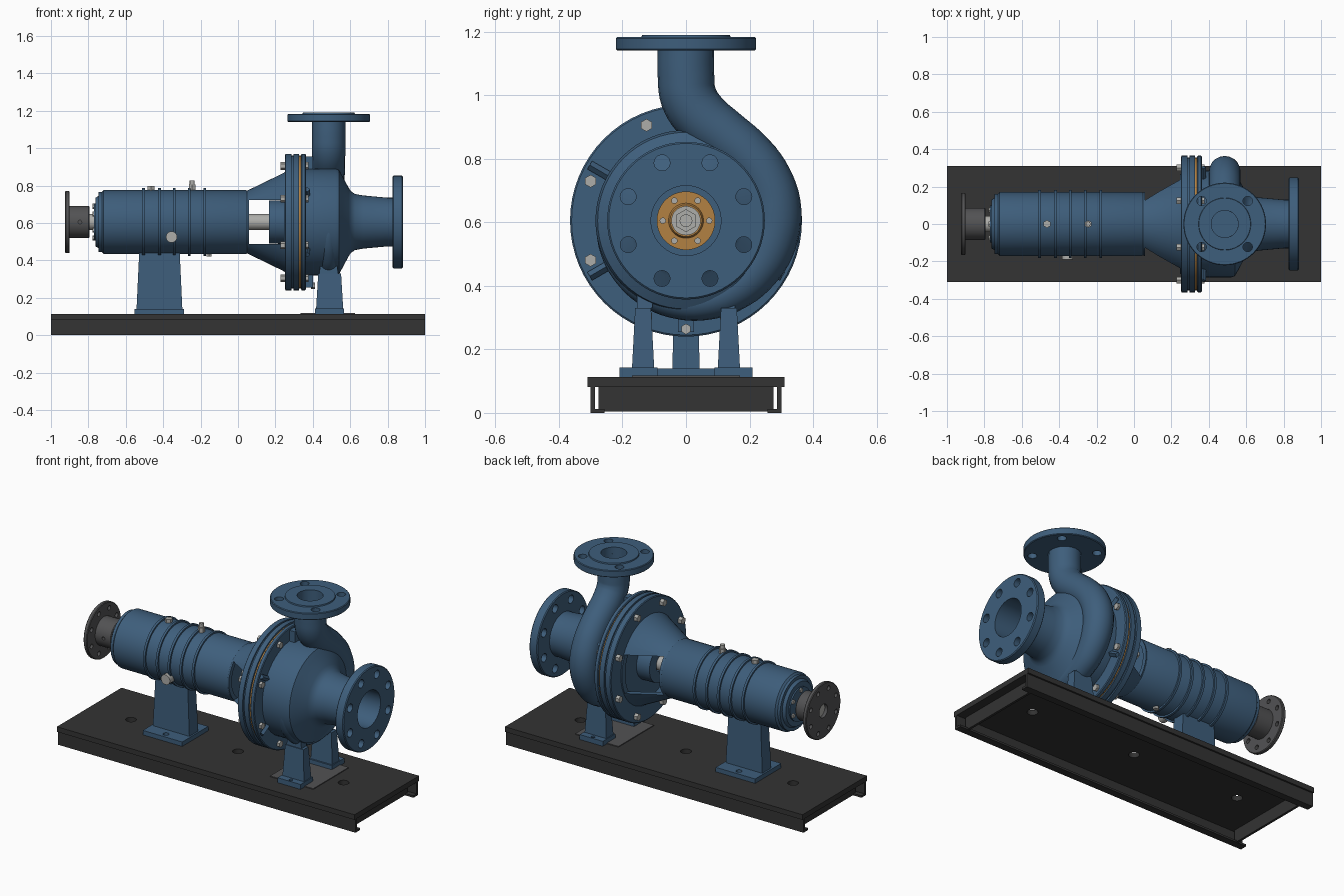
import bpy, bmesh, math
from mathutils import Vector, Matrix

if "Cube" in bpy.data.objects:
    bpy.data.objects.remove(bpy.data.objects["Cube"])

AX = 0.605   # shaft height
PX = 0.485   # volute centre plane


def colour(name, rgb):
    m = bpy.data.materials.new(name)
    m.diffuse_color = (*rgb, 1)
    m.use_nodes = True
    m.node_tree.nodes["Principled BSDF"].inputs["Base Color"].default_value = m.diffuse_color
    return m


BLUE = colour("blue paint", (0.048, 0.112, 0.2))
DARK = colour("dark base", (0.033, 0.033, 0.033))
GREY = colour("grey iron", (0.085, 0.085, 0.088))
STEEL = colour("bright steel", (0.42, 0.42, 0.40))
BRONZE = colour("bronze", (0.45, 0.22, 0.055))


def finish(name, bm, mat, smooth=True):
    bmesh.ops.recalc_face_normals(bm, faces=bm.faces)
    me = bpy.data.meshes.new(name)
    bm.to_mesh(me)
    bm.free()
    me.materials.append(mat)
    ob = bpy.data.objects.new(name, me)
    bpy.context.collection.objects.link(ob)
    if smooth:
        shade(ob)
    return ob


def shade(ob):
    bpy.ops.object.select_all(action='DESELECT')
    ob.select_set(True)
    bpy.context.view_layer.objects.active = ob
    bpy.ops.object.shade_smooth_by_angle(angle=math.radians(32))


def lathe(name, prof, mat, closed=False, seg=64, origin=(0, 0, AX), up=False):
    """Revolve (distance, radius) points about the shaft, or about z if up."""
    bm = bmesh.new()
    rings = []
    for d, r in prof:
        ring = []
        for i in range(seg):
            a = 2 * math.pi * i / seg
            c, s = r * math.cos(a), r * math.sin(a)
            ring.append(bm.verts.new(Vector(origin) + Vector((c, s, d) if up else (d, c, s))))
        rings.append(ring)
    pairs = list(zip(rings, rings[1:]))
    if closed:
        pairs.append((rings[-1], rings[0]))
    else:
        bm.faces.new(rings[0])
        bm.faces.new(rings[-1])
    for a, b in pairs:
        for i in range(seg):
            j = (i + 1) % seg
            bm.faces.new((a[i], a[j], b[j], b[i]))
    return finish(name, bm, mat)


def rods(name, items, mat):
    """Cylinders given as (start, end, radius, sides)."""
    bm = bmesh.new()
    for p, q, r, n in items:
        p, q = Vector(p), Vector(q)
        rot = (q - p).to_track_quat('Z', 'Y').to_matrix().to_4x4()
        bmesh.ops.create_cone(bm, cap_ends=True, segments=n, radius1=r, radius2=r,
                              depth=(q - p).length, matrix=Matrix.Translation((p + q) / 2) @ rot)
    return finish(name, bm, mat)


def boxes(name, items, mat):
    """Blocks given as (centre x, centre y, z0, z1, bottom size, top size)."""
    bm = bmesh.new()
    for x, y, z0, z1, low, top in items:
        vs = bmesh.ops.create_cube(bm, size=1)['verts']
        for v in vs:
            w, d = top if v.co.z > 0 else low
            v.co = (x + v.co.x * w, y + v.co.y * d, z1 if v.co.z > 0 else z0)
    return finish(name, bm, mat, False)


def cut(ob, cutter):
    cutter.hide_render = True
    mod = ob.modifiers.new("cut", 'BOOLEAN')
    mod.operation, mod.object, mod.solver = 'DIFFERENCE', cutter, 'EXACT'
    bpy.context.view_layer.objects.active = ob
    bpy.ops.object.modifier_apply(modifier=mod.name)
    bpy.data.objects.remove(cutter)
    shade(ob)


def circle(x0, x1, count, pitch, r, sides, start=0.0):
    """Rods parallel to the shaft spaced on a pitch circle."""
    out = []
    for i in range(count):
        a = math.radians(start) + 2 * math.pi * i / count
        y, z = pitch * math.cos(a), AX + pitch * math.sin(a)
        out.append(((x0, y, z), (x1, y, z), r, sides))
    return out


# Base: top plate, side channels, cross members
plate = boxes("base_plate", [(0, 0, 0.082, 0.113, (2, 0.62), (2, 0.62))], DARK)
cut(plate, rods("plate_holes", [((x, 0, 0), (x, 0, 0.2), 0.03, 24) for x in (-0.72, 0, 0.71)], DARK))
rails = []
for s in (-1, 1):
    rails += [(0, s * 0.293, 0, 0.083, (2, 0.014), (2, 0.014)),
              (0, s * 0.278, 0, 0.012, (2, 0.044), (2, 0.044))]
boxes("base_rails", rails, DARK)
boxes("base_cross_members", [(s * 0.94, 0, 0.004, 0.083, (0.014, 0.552), (0.014, 0.552)) for s in (-1, 1)], DARK)
boxes("drip_plate", [(0.48, 0, 0.112, 0.118, (0.29, 0.34), (0.29, 0.34))], GREY)

# Feet and pads
pads = [(-0.42, 0, 0.112, 0.14, (0.265, 0.25), (0.265, 0.25))]
posts = [(-0.42, 0, 0.138, 0.46, (0.245, 0.085), (0.215, 0.075))]
slots = [((-0.42, s * 0.09, 0.1), (-0.42, s * 0.09, 0.2), 0.017, 16) for s in (-1, 1)]
for s in (-1, 1):
    pads.append((0.49, s * 0.15, 0.112, 0.143, (0.155, 0.12), (0.155, 0.12)))
    posts.append((0.49, s * 0.135, 0.14, 0.33, (0.145, 0.07), (0.122, 0.05)))
    posts.append((0.485, s * 0.13, 0.33, 0.38, (0.1, 0.05), (0.09, 0.05)))
    slots.append(((0.49, s * 0.192, 0.1), (0.49, s * 0.192, 0.2), 0.011, 16))
cut(boxes("foot_pads", pads, BLUE), rods("pad_holes", slots, BLUE))
boxes("feet", posts, BLUE)

# Pump casing with suction nozzle
lathe("casing", [(0.34, 0.285), (0.52, 0.285), (0.54, 0.278), (0.556, 0.25), (0.592, 0.182), (0.604, 0.165),
                 (0.625, 0.15), (0.67, 0.142), (0.80, 0.13), (0.83, 0.13), (0.83, 0.11), (0.40, 0.11),
                 (0.34, 0.11)], BLUE, True)
suction = lathe("suction_flange", [(0.826, 0.11), (0.826, 0.243), (0.831, 0.248), (0.876, 0.248), (0.881, 0.243),
                                   (0.881, 0.11)], BLUE, True)
cut(suction, rods("suction_holes", circle(0.8, 0.9, 8, 0.197, 0.025, 20, 22.5), BLUE))

# Casing and cover flanges with gasket
lathe("casing_flange", [(0.337, 0.1), (0.337, 0.36), (0.341, 0.365), (0.359, 0.365), (0.363, 0.36), (0.363, 0.1)],
      BLUE, True)
lathe("cover_disc", [(0.297, 0.06), (0.297, 0.365), (0.327, 0.365), (0.327, 0.06)], BLUE, True)
lathe("bracket_flange", [(0.251, 0.1), (0.251, 0.36), (0.255, 0.365), (0.286, 0.365), (0.286, 0.1)], BLUE, True)
lathe("gasket", [(0.326, 0.2), (0.326, 0.355), (0.338, 0.355), (0.338, 0.2)], BRONZE, True)
lathe("cover_spigot", [(0.285, 0.08), (0.285, 0.355), (0.298, 0.355), (0.298, 0.08)], BLUE, True)
rods("flange_bolts", circle(0.24, 0.375, 8, 0.325, 0.011, 12, 22.5) + circle(0.228, 0.252, 8, 0.325, 0.021, 6, 22.5)
     + circle(0.362, 0.378, 8, 0.325, 0.02, 6, 22.5), STEEL)
boxes("casing_lugs", [(0.38, 0, AX + s * 0.315 - 0.035, AX + s * 0.315 + 0.035, (0.04, 0.05), (0.04, 0.05))
                      for s in (-1, 1)], BLUE)
rods("drain_plug", [((0.39, 0, 0.264), (0.412, 0, 0.264), 0.017, 6)], STEEL)
ribs = []
for a in (150, 210, -30, 30):
    c, s = math.cos(math.radians(a)), math.sin(math.radians(a))
    ribs.append(((0.37, 0.26 * c, AX + 0.26 * s), (0.37, 0.35 * c, AX + 0.35 * s), 0.015, 4))
rods("casing_ribs", ribs, BLUE)

# Spiral volute swept into the discharge neck
path = []
for i in range(12):
    t = i / 11
    a = math.radians(-180 + 228 * t)
    tube = 0.035 + 0.05 * min(1, t * 1.3)
    outer = 0.285 + 0.08 * min(1, t * 1.27) ** 1.5
    path.append((math.cos(a) * (outer - tube), math.sin(a) * (outer - tube) + AX, tube))
path += [(0.118, 0.872, 0.086), (0.045, 0.935, 0.088), (0.008, 0.995, 0.089), (0, 1.06, 0.089), (0, 1.15, 0.089)]
cu = bpy.data.curves.new("volute", 'CURVE')
cu.dimensions, cu.bevel_depth, cu.bevel_resolution, cu.resolution_u = '3D', 1.0, 8, 5
cu.use_fill_caps = True
sp = cu.splines.new('BEZIER')
sp.bezier_points.add(len(path) - 1)
for p, (y, z, r) in zip(sp.bezier_points, path):
    p.co, p.radius = (PX, y, z), r
    p.handle_left_type = p.handle_right_type = 'AUTO'
cu.materials.append(BLUE)
volute = bpy.data.objects.new("volute", cu)
bpy.context.collection.objects.link(volute)
bpy.ops.object.select_all(action='DESELECT')
volute.select_set(True)
bpy.context.view_layer.objects.active = volute
bpy.ops.object.convert(target='MESH')
volute = bpy.context.view_layer.objects.active
# Keep the suction passage clear and open the outlet
cut(volute, rods("bores", [((0.3, 0, AX), (0.95, 0, AX), 0.11, 48), ((PX, 0, 1.04), (PX, 0, 1.3), 0.072, 40)], BLUE))

# Discharge flange
top = lathe("discharge_flange", [(1.141, 0.072), (1.141, 0.217), (1.145, 0.221), (1.179, 0.221), (1.183, 0.217),
                                 (1.183, 0.14), (1.19, 0.138), (1.19, 0.072)], BLUE, True,
            origin=(PX, 0, 0), up=True)
cut(top, rods("discharge_holes", [((PX + i * 0.123, j * 0.123, 1.1), (PX + i * 0.123, j * 0.123, 1.25), 0.025, 20)
                                  for i in (-1, 1) for j in (-1, 1)], BLUE))

# Impeller eye seen inside the suction bore
lathe("eye_wall", [(0.40, 0.08), (0.40, 0.112), (0.42, 0.112), (0.42, 0.08)], BLUE, True)
lathe("impeller_hub", [(0.35, 0.092), (0.44, 0.092), (0.44, 0.055), (0.45, 0.05)], BRONZE)
rods("impeller_nut", circle(0.43, 0.448, 6, 0.073, 0.01, 12) + [((0.44, 0, AX), (0.458, 0, AX), 0.046, 32),
     ((0.45, 0, AX), (0.485, 0, AX), 0.036, 6), ((0.48, 0, AX), (0.5, 0, AX), 0.02, 24)], STEEL)

# Lantern bracket with a window on each side
bracket = lathe("lantern_bracket", [(0.03, 0.168), (0.05, 0.168), (0.235, 0.258), (0.253, 0.268), (0.253, 0.235),
                                    (0.07, 0.148), (0.03, 0.14)], BLUE, True)
cut(bracket, boxes("window", [(0.153, 0, 0.488, 0.722, (0.186, 1), (0.186, 1))], BLUE))
lathe("seal_housing", [(0.165, 0.05), (0.165, 0.115), (0.30, 0.118), (0.30, 0.05)], BLUE, True)

# Bearing housing, ribs and end cover
lathe("bearing_housing", [(-0.728, 0.16), (-0.718, 0.171), (0.042, 0.171), (0.052, 0.165), (0.052, 0.05)], BLUE)
for x in (-0.505, -0.42, -0.34, -0.26, -0.178):
    lathe("housing_rib", [(x - 0.007, 0.165), (x - 0.007, 0.181), (x + 0.007, 0.181), (x + 0.007, 0.165)], BLUE, True)
lathe("end_cover", [(-0.77, 0.06), (-0.77, 0.1), (-0.762, 0.1), (-0.762, 0.13), (-0.745, 0.14), (-0.745, 0.16),
                    (-0.72, 0.16)], BLUE)
rods("cover_bolts", circle(-0.778, -0.76, 6, 0.085, 0.014, 6, 30), STEEL)

# Shaft and coupling
rods("shaft", [((-0.905, 0, AX), (0.35, 0, AX), 0.043, 32)], STEEL)
hub = lathe("coupling", [(-0.924, 0.04), (-0.924, 0.162), (-0.92, 0.166), (-0.904, 0.166), (-0.9, 0.162),
                         (-0.9, 0.086), (-0.798, 0.086), (-0.794, 0.082), (-0.794, 0.04)], GREY, True)
cut(hub, rods("coupling_holes", circle(-0.95, -0.88, 8, 0.13, 0.014, 16, 22.5)
              + [((-0.845, -0.2, AX), (-0.845, -0.05, AX), 0.01, 12)], GREY))

# Oil fittings
rods("oil_fittings", [((-0.465, 0, 0.76), (-0.465, 0, 0.797), 0.021, 6), ((-0.245, 0, 0.76), (-0.245, 0, 0.805), 0.02, 6),
                      ((-0.245, 0, 0.8), (-0.245, 0, 0.828), 0.013, 16), ((-0.355, -0.14, 0.525), (-0.355, -0.19, 0.525), 0.03, 24),
                      ((-0.155, 0, 0.45), (-0.155, 0, 0.42), 0.016, 6)], STEEL)
